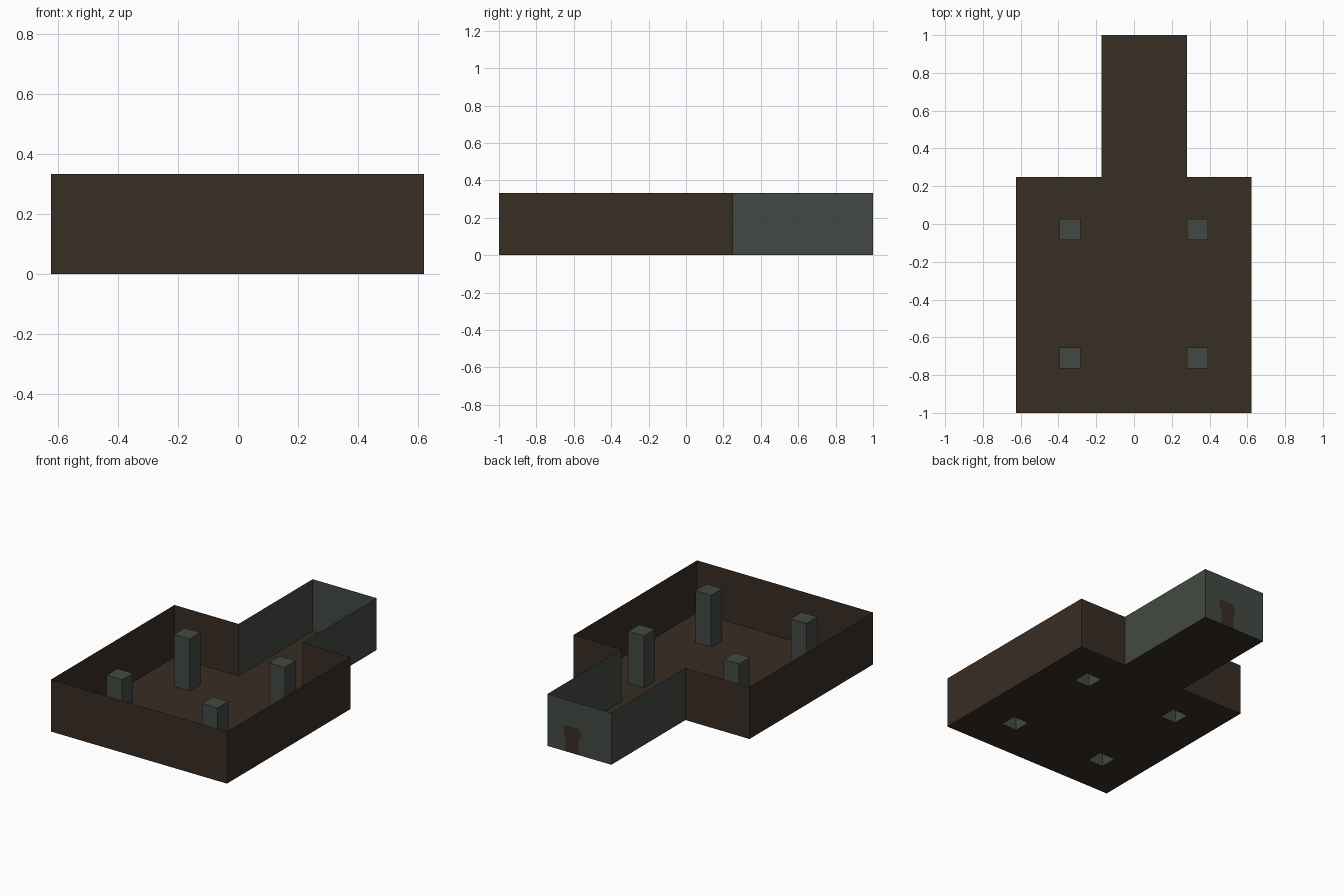
import bpy

if "Cube" in bpy.data.objects:
    bpy.data.objects.remove(bpy.data.objects["Cube"])

H = 0.333                                   # wall height
X0, X1, Y0, Y1 = -0.625, 0.622, -1.0, 0.25  # main room
CX0, CX1, CY1 = -0.171, 0.281, 1.0          # corridor
PX = [(-0.395, -0.284), (0.280, 0.391)]     # pillar spans
PY = [(-0.766, -0.655), (-0.085, 0.026)]


def material(name, srgb):
    m = bpy.data.materials.new(name)
    lin = [((c / 255 + 0.055) / 1.055) ** 2.4 for c in srgb]
    m.diffuse_color = (*lin, 1)
    m.use_nodes = True
    m.node_tree.nodes["Principled BSDF"].inputs["Base Color"].default_value = m.diffuse_color
    return m


brown = material("dark_brown", (56, 46, 36))
grey = material("stone_grey", (67, 73, 67))


def make(name, verts, faces, mat):
    me = bpy.data.meshes.new(name)
    me.from_pydata(verts, [], faces)
    me.materials.append(mat)
    me.validate()
    ob = bpy.data.objects.new(name, me)
    bpy.context.collection.objects.link(ob)
    return ob


def walls(name, path, mat):
    """Single-sheet walls standing on an open path."""
    n = len(path)
    verts = [(x, y, z) for z in (0, H) for x, y in path]
    faces = [(i, i + 1, n + i + 1, n + i) for i in range(n - 1)]
    return make(name, verts, faces, mat)


# Room floor: grid of cells with the four pillar footprints left open
xs = [X0, *PX[0], *PX[1], X1]
ys = [Y0, *PY[0], *PY[1], Y1]
verts = [(x, y, 0) for y in ys for x in xs]
faces = [(j * 6 + i, j * 6 + i + 1, j * 6 + i + 7, j * 6 + i + 6)
         for j in range(5) for i in range(5) if not (i % 2 and j % 2)]
make("room_floor", verts, faces, brown)

# Corridor floor
make("corridor_floor", [(CX0, Y1, 0), (CX1, Y1, 0), (CX1, CY1, 0), (CX0, CY1, 0)],
     [(0, 1, 2, 3)], brown)

# Room walls, open towards the corridor
walls("room_walls", [(CX0, Y1), (X0, Y1), (X0, Y0), (X1, Y0), (X1, Y1), (CX1, Y1)], brown)

# Corridor side walls
walls("corridor_right_wall", [(CX1, Y1), (CX1, CY1)], grey)
walls("corridor_left_wall", [(CX0, CY1), (CX0, Y1)], grey)

# Door: keyhole-like outline cut into the end wall and filled in brown
half = [(0.050, 0), (0.043, 0.085), (0.060, 0.110), (0.060, 0.150), (0.045, 0.168)]
dc = 0.108
outline = [(dc + w, CY1, z) for w, z in half] + [(dc - w, CY1, z) for w, z in reversed(half)]
make("door", outline, [tuple(range(len(outline)))[::-1]], brown)
frame = [(CX1, CY1, 0)] + outline + [(CX0, CY1, 0), (CX0, CY1, H), (CX1, CY1, H)]
make("corridor_end_wall", frame, [tuple(range(len(frame)))], grey)

# Pillars: capped on top, open underneath
for j, (ya, yb) in enumerate(PY):
    for i, (xa, xb) in enumerate(PX):
        ring = [(xa, ya), (xb, ya), (xb, yb), (xa, yb)]
        v = [(x, y, z) for z in (0, H) for x, y in ring]
        f = [(k, (k + 1) % 4, (k + 1) % 4 + 4, k + 4) for k in range(4)] + [(4, 5, 6, 7)]
        make(f"pillar_{j * 2 + i + 1}", v, f, grey)
